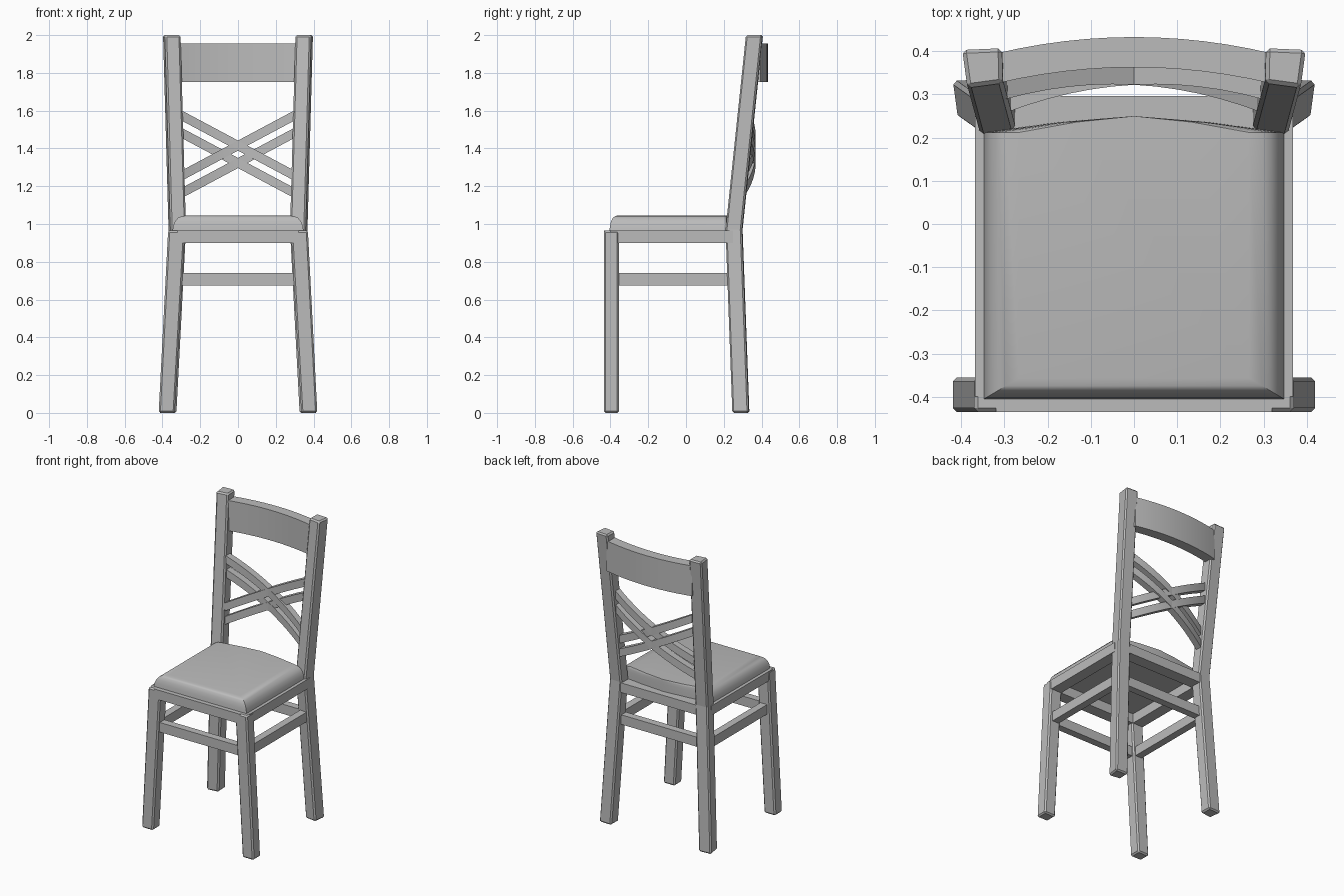
import bpy, bmesh
from mathutils import Vector

if "Cube" in bpy.data.objects:
    bpy.data.objects.remove(bpy.data.objects["Cube"])

grey = bpy.data.materials.new("plain_grey")
grey.use_nodes = True
grey.diffuse_color = (0.5, 0.5, 0.5, 1)
grey.node_tree.nodes["Principled BSDF"].inputs["Base Color"].default_value = (0.5, 0.5, 0.5, 1)


def loft(name, rings, bevel=0.0, smooth=False):
    """Skin a stack of equal-length rings and cap both ends."""
    bm = bmesh.new()
    loops = [[bm.verts.new(p) for p in ring] for ring in rings]
    n = len(loops[0])
    for a, b in zip(loops, loops[1:]):
        for i in range(n):
            j = (i + 1) % n
            bm.faces.new((a[i], a[j], b[j], b[i]))
    bm.faces.new(loops[0][::-1])
    bm.faces.new(loops[-1])
    bmesh.ops.recalc_face_normals(bm, faces=bm.faces)
    mesh = bpy.data.meshes.new(name)
    bm.to_mesh(mesh)
    bm.free()
    obj = bpy.data.objects.new(name, mesh)
    bpy.context.collection.objects.link(obj)
    mesh.materials.append(grey)
    if bevel:
        mod = obj.modifiers.new("soft_edges", "BEVEL")
        mod.width = bevel
        mod.segments = 1
        mod.angle_limit = 0.6
    if smooth:
        bpy.ops.object.select_all(action="DESELECT")
        obj.select_set(True)
        bpy.context.view_layer.objects.active = obj
        bpy.ops.object.shade_smooth_by_angle(angle=0.7)
    return obj


def rect(x0, x1, y0, y1, z):
    return [(x0, y0, z), (x1, y0, z), (x1, y1, z), (x0, y1, z)]


def box(name, x0, x1, y0, y1, z0, z1):
    return loft(name, [rect(x0, x1, y0, y1, z0), rect(x0, x1, y0, y1, z1)])


def bowed_bar(name, path, depth, height, steps=12):
    """Sweep an upright rectangle along path(t), t from -1 to 1."""
    rings = []
    for i in range(steps + 1):
        c = Vector(path(2 * i / steps - 1))
        rings.append([c + Vector((0, sy * depth / 2, sz * height / 2))
                      for sy, sz in ((-1, -1), (1, -1), (1, 1), (-1, 1))])
    return loft(name, rings, smooth=True)


# Legs: straight splayed front legs, bent back legs that become the posts
def back_ring(cx, cy, z):
    corners = ((-0.044, -0.035), (0.038, -0.046), (0.05, 0.042), (-0.042, 0.046))
    return [(cx + x, cy + y, z) for x, y in corners]


for side, s in (("left", 1), ("right", -1)):
    def flip(ring):
        return [(s * x, y, z) for x, y, z in ring]
    loft(side + "_front_leg",
         [flip(rect(0.335, 0.42, -0.435, -0.355, 0)),
          flip(rect(0.28, 0.37, -0.435, -0.355, 0.965))], bevel=0.009)
    loft(side + "_back_leg",
         [flip(back_ring(0.37, 0.29, 0)), flip(back_ring(0.319, 0.254, 0.97)),
          flip(back_ring(0.348, 0.362, 2.0))], bevel=0.009)
    # Side rail of the seat frame and side stretcher
    box(side + "_seat_rail", *sorted((s * 0.29, s * 0.368)), -0.40, 0.25, 0.90, 0.965)
    box(side + "_stretcher", *sorted((s * 0.31, s * 0.36)), -0.38, 0.25, 0.675, 0.74)

# Cross rails and stretchers
for end, y0, y1 in (("front", -0.435, -0.355), ("back", 0.215, 0.297)):
    box(end + "_seat_rail", -0.32, 0.32, y0, y1, 0.90, 0.965)
    mid = (y0 + y1) / 2
    box(end + "_stretcher", -0.33, 0.33, mid - 0.025, mid + 0.025, 0.675, 0.74)

# Cushion: rounded front and sides, bowed upright back edge
cushion = []
for inset, z in ((0, 0.965), (0.004, 0.99), (0.014, 1.015), (0.03, 1.033),
                 (0.05, 1.042), (0.08, 1.046)):
    w, f = 0.347 - inset, -0.405 + inset * 0.6
    cushion.append([(-w, f, z), (w, f, z), (w, 0.212, z), (w * 0.5, 0.236, z),
                    (0, 0.25, z), (-w * 0.5, 0.236, z), (-w, 0.212, z)])
loft("seat_cushion", cushion, smooth=True)

# Bowed top rail
bowed_bar("top_rail", lambda t: (0.32 * t, 0.398 - 0.038 * t * t, 1.853), 0.07, 0.205)

# Crossed back slats, two parallel bars in each direction
for level, z in (("upper", 1.415), ("lower", 1.323)):
    for way, s in (("falling", -1), ("rising", 1)):
        bowed_bar(level + "_" + way + "_slat",
                  lambda t: (0.30 * t, 0.345 - 0.05 * t * t + 0.016 * s * t,
                             z + s * 0.16 * t), 0.045, 0.054)
